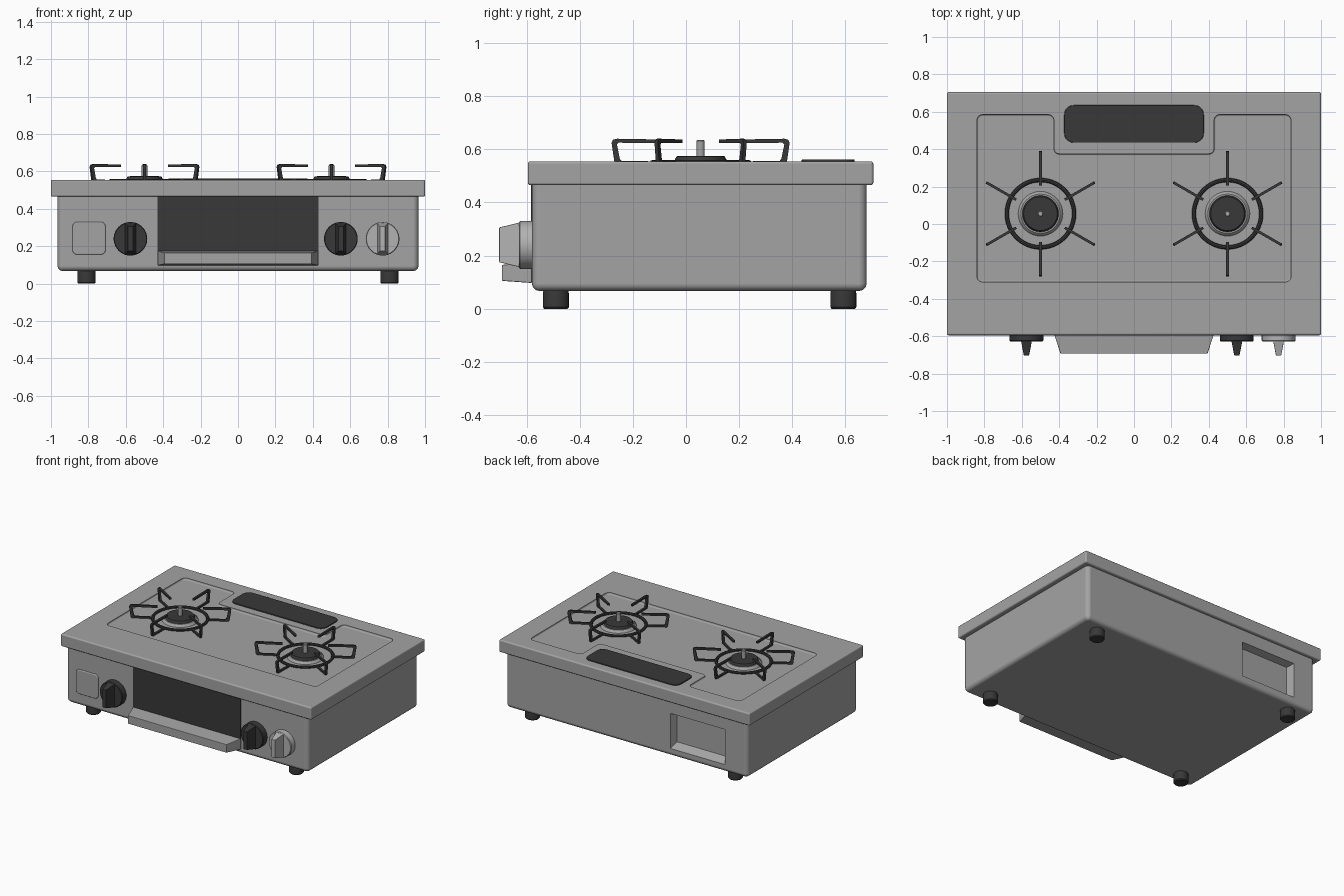
import bpy, bmesh
from math import sin, cos, pi, radians
from mathutils import Vector, Matrix

if "Cube" in bpy.data.objects:
    bpy.data.objects.remove(bpy.data.objects["Cube"])


def material(name, v):
    m = bpy.data.materials.new(name)
    m.diffuse_color = (v, v, v, 1)
    m.use_nodes = True
    m.node_tree.nodes["Principled BSDF"].inputs["Base Color"].default_value = m.diffuse_color
    return m


dark = material("dark", 0.04)
steel = material("steel", 0.37)
light = material("light_steel", 0.45)


def smooth(ob):
    bpy.ops.object.select_all(action='DESELECT')
    ob.select_set(True)
    bpy.context.view_layer.objects.active = ob
    bpy.ops.object.shade_smooth_by_angle(angle=radians(35))


def finish(name, bm, mat):
    bmesh.ops.recalc_face_normals(bm, faces=bm.faces[:])
    me = bpy.data.meshes.new(name)
    bm.to_mesh(me)
    bm.free()
    ob = bpy.data.objects.new(name, me)
    bpy.context.collection.objects.link(ob)
    me.materials.append(mat)
    smooth(ob)
    return ob


def bevel(bm, edges, r, seg):
    bmesh.ops.bevel(bm, geom=edges, offset=r, segments=seg, profile=0.5,
                    affect='EDGES', clamp_overlap=True)


def prism(name, pts, off, mat=steel, side_r=0, cap_r=0, caps="both"):
    """Extrude a 3D outline by off; round the side edges, then the cap rims."""
    bm = bmesh.new()
    off = Vector(off)
    n = off.normalized()
    f = bm.faces.new([bm.verts.new(p) for p in pts])
    new = bmesh.ops.extrude_face_region(bm, geom=[f], use_keep_orig=True)["geom"]
    bmesh.ops.translate(bm, vec=off, verts=[v for v in new if isinstance(v, bmesh.types.BMVert)])
    bmesh.ops.recalc_face_normals(bm, faces=bm.faces[:])
    if side_r:
        es = [e for e in bm.edges
              if abs((e.verts[0].co - e.verts[1].co).normalized().dot(n)) > 0.99]
        bevel(bm, es, side_r, 5)
    if cap_r:
        bm.normal_update()
        fs = [f for f in bm.faces if f.normal.dot(n) < -0.99 or
              (caps == "both" and f.normal.dot(n) > 0.99)]
        bevel(bm, list({e for f in fs for e in f.edges}), cap_r, 3)
    return finish(name, bm, mat)


def rect(x0, x1, y0, y1, z):
    return [(x0, y0, z), (x1, y0, z), (x1, y1, z), (x0, y1, z)]


def rect_xz(x0, x1, z0, z1, y):
    return [(x0, y, z0), (x1, y, z0), (x1, y, z1), (x0, y, z1)]


def hull(name, pts, mat=steel, r=0):
    bm = bmesh.new()
    for p in pts:
        bm.verts.new(p)
    bmesh.ops.convex_hull(bm, input=bm.verts[:])
    bmesh.ops.dissolve_limit(bm, angle_limit=0.01, verts=bm.verts[:], edges=bm.edges[:])
    if r:
        bevel(bm, bm.edges[:], r, 2)
    return finish(name, bm, mat)


def lathe(name, profile, origin, mat=steel, rot=None, seg=40, closed=False):
    """Spin an (r, z) profile around z, then rotate and place it."""
    bm = bmesh.new()
    vs = [bm.verts.new((r, 0, z)) for r, z in profile]
    pairs = list(zip(vs, vs[1:])) + ([(vs[-1], vs[0])] if closed else [])
    es = [bm.edges.new(p) for p in pairs]
    bmesh.ops.spin(bm, geom=vs + es, cent=(0, 0, 0), axis=(0, 0, 1),
                   angle=2 * pi, steps=seg, use_duplicate=False)
    bmesh.ops.remove_doubles(bm, verts=bm.verts[:], dist=1e-5)
    m = Matrix.Translation(origin) @ (rot or Matrix())
    bmesh.ops.transform(bm, matrix=m, verts=bm.verts[:])
    return finish(name, bm, mat)


def cut(ob, cutter):
    cutter.hide_render = True
    md = ob.modifiers.new("cut", 'BOOLEAN')
    md.operation, md.solver, md.object = 'DIFFERENCE', 'EXACT', cutter
    bpy.context.view_layer.objects.active = ob
    bpy.ops.object.modifier_apply(modifier=md.name)
    bpy.data.objects.remove(cutter)
    smooth(ob)


# Body with rounded underside and a recessed inlet on the back
body = prism("body", rect(-0.965, 0.965, -0.58, 0.68, 0.067), (0, 0, 0.433),
             side_r=0.03, cap_r=0.028, caps="start")
cut(body, hull("inlet_cutter", rect_xz(-0.79, -0.35, 0.12, 0.375, 0.682)
               + rect_xz(-0.77, -0.37, 0.155, 0.36, 0.63)))

# Top plate with a shallow notched recess
plate = prism("top_plate", rect(-1, 1, -0.595, 0.705, 0.465), (0, 0, 0.09),
              side_r=0.01, cap_r=0.012)
FLOOR = 0.541
outline = [(-0.84, -0.31), (0.84, -0.31), (0.84, 0.585), (0.428, 0.585),
           (0.428, 0.375), (-0.428, 0.375), (-0.428, 0.585), (-0.84, 0.585)]
cut(plate, prism("recess_cutter", [(x, y, FLOOR) for x, y in outline], (0, 0, 0.1),
                 side_r=0.03, cap_r=0.009, caps="start"))

# Exhaust vent cover
prism("vent_cover", rect(-0.373, 0.373, 0.435, 0.635, 0.54), (0, 0, 0.022), dark,
      side_r=0.05, cap_r=0.004)

# Grill door and its handle
prism("grill_door", rect_xz(-0.43, 0.43, 0.10, 0.466, -0.584), (0, 0.02, 0), dark)
hull("grill_handle", rect_xz(-0.43, 0.43, 0.097, 0.175, -0.58)
     + rect_xz(-0.393, 0.393, 0.105, 0.165, -0.693), r=0.004)

# Battery cover
prism("battery_cover", rect_xz(-0.885, -0.708, 0.155, 0.33, -0.589), (0, 0.02, 0),
      side_r=0.025, cap_r=0.006)

# Knobs: round base and tapered grip
to_front = Matrix.Rotation(pi / 2, 4, 'X')
for name, x, mat in (("left_knob", -0.575, dark), ("right_knob", 0.55, dark),
                     ("lock_knob", 0.773, light)):
    lathe(name + "_base", [(0, 0), (0.09, 0), (0.09, 0.052), (0.086, 0.056), (0, 0.056)],
          (x, -0.572, 0.24), mat, to_front)
    hull(name + "_grip", rect_xz(x - 0.03, x + 0.03, 0.155, 0.326, -0.62)
         + rect_xz(x - 0.014, x + 0.014, 0.175, 0.306, -0.703), mat, 0.003)

# Feet
for x in (-0.81, 0.81):
    for y in (-0.49, 0.592):
        lathe("foot", [(0, 0), (0.044, 0), (0.049, 0.006), (0.049, 0.058),
                       (0.045, 0.075), (0, 0.075)], (x, y, 0), dark, seg=24)

# Burners and pan supports
arm = [(0.15, 0.637), (0.315, 0.640), (0.330, 0.636), (0.335, 0.624), (0.325, 0.555),
       (0.318, 0.545), (0.175, 0.543), (0.175, 0.555), (0.297, 0.556), (0.304, 0.564),
       (0.315, 0.618), (0.308, 0.625), (0.15, 0.623)]
for side, cx in (("left", -0.5), ("right", 0.5)):
    c = Vector((cx, 0.055, 0))
    lathe(side + "_burner_base", [(0.122, FLOOR - 0.005), (0.115, 0.549), (0.105, 0.557),
                                  (0, 0.557)], c)
    lathe(side + "_burner_cap", [(0, 0.552), (0.097, 0.552), (0.097, 0.562),
                                 (0.09, 0.574), (0, 0.576)], c, dark)
    lathe(side + "_burner_pin", [(0, 0.57), (0.015, 0.57), (0.015, 0.632),
                                 (0.012, 0.636), (0, 0.636)], c, seg=20)
    lathe(side + "_support_ring", [(0.180 + 0.011 * cos(a), 0.551 + 0.009 * sin(a))
                                   for a in [i * pi / 4 for i in range(8)]],
          c, dark, seg=48, closed=True)
    for k in range(6):
        a = pi / 2 + k * pi / 3
        d, t = Vector((cos(a), sin(a), 0)), Vector((-sin(a), cos(a), 0)) * 0.014
        prism(side + "_support_arm", [c + d * r - t / 2 + Vector((0, 0, z)) for r, z in arm],
              t, dark)

# Weighted normals keep the large faces flat-looking
for ob in bpy.data.objects:
    wn = ob.modifiers.new("flat_faces", 'WEIGHTED_NORMAL')
    wn.weight, wn.keep_sharp = 100, True
